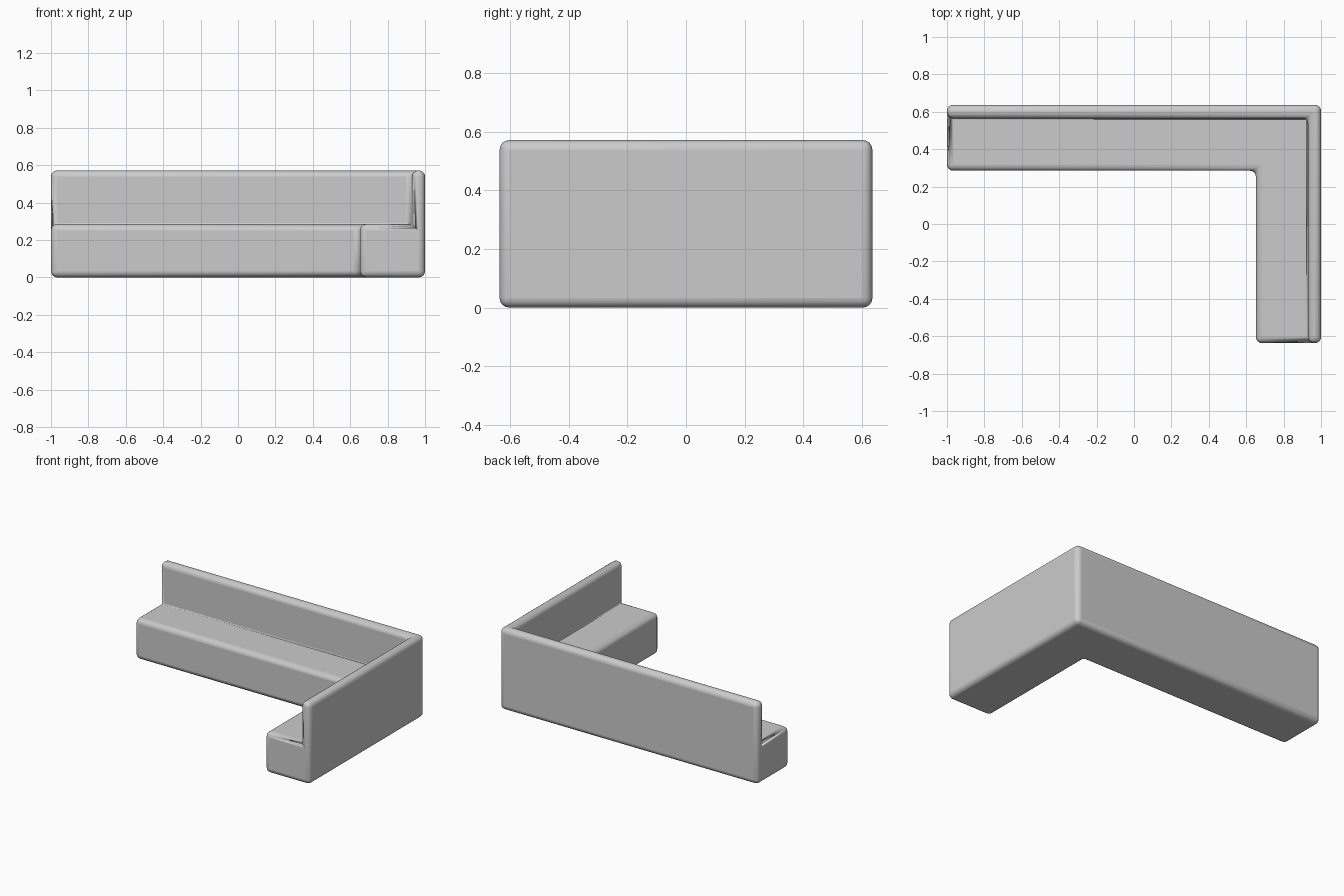
import bpy, bmesh, math

if "Cube" in bpy.data.objects:
    bpy.data.objects.remove(bpy.data.objects["Cube"])

H_SEAT, H_BACK = 0.285, 0.572
XB, YB = 0.93, 0.565          # inner faces of the backrests
YF, YR = -0.637, 0.637        # front and rear limits

bm = bmesh.new()
cache = {}


def face(points):
    verts = []
    for p in points:
        if p not in cache:
            cache[p] = bm.verts.new(p)
        verts.append(cache[p])
    return bm.faces.new(verts)


# Corner sofa plan: seat L and backrest L
back = [(-1, YR), (-1, YB), (XB, YB), (XB, YF), (1, YF), (1, YR)]
seat = [(-1, YB), (-1, 0.285), (0.652, 0.285), (0.652, YF), (XB, YF), (XB, YB)]

base = []
for outline in (back, seat):
    base.append(face([(x, y, 0) for x, y in outline]))

# Raise each plan to its own height as a closed solid, sharing the base outline
up = bmesh.ops.extrude_face_region(bm, geom=base, use_keep_orig=True)
for v in [g for g in up["geom"] if isinstance(g, bmesh.types.BMVert)]:
    v.co.z = H_SEAT
top = max((f for f in up["geom"] if isinstance(f, bmesh.types.BMFace)),
          key=lambda f: f.calc_center_bounds().y + max(v.co.y for v in f.verts))
bm.normal_update()
up = bmesh.ops.extrude_face_region(bm, geom=[top])
for v in [g for g in up["geom"] if isinstance(g, bmesh.types.BMVert)]:
    v.co.z = H_BACK
if top.is_valid:
    bmesh.ops.delete(bm, geom=[top], context='FACES_ONLY')
bmesh.ops.recalc_face_normals(bm, faces=bm.faces)

# Merge coplanar faces so the outside walls are single planes
bmesh.ops.dissolve_limit(bm, angle_limit=math.radians(1),
                         verts=bm.verts, edges=bm.edges)
bmesh.ops.recalc_face_normals(bm, faces=bm.faces)

# Round all edges, with a tight crease between seat and backrest
weight = bm.edges.layers.float.new("bevel_weight_edge")
for e in bm.edges:
    crease = all(abs(v.co.z - H_SEAT) < 1e-4 and v.co.y > YB - 1e-3 or
                 abs(v.co.z - H_SEAT) < 1e-4 and abs(v.co.x - XB) < 1e-3
                 for v in e.verts)
    e[weight] = 0.2 if crease else 1.0

mesh = bpy.data.meshes.new("corner_sofa")
bm.to_mesh(mesh)
bm.free()
sofa = bpy.data.objects.new("corner_sofa", mesh)
bpy.context.collection.objects.link(sofa)

bevel = sofa.modifiers.new("rounded_edges", 'BEVEL')
bevel.limit_method = 'WEIGHT'
bevel.width = 0.033
bevel.segments = 4
bevel.use_clamp_overlap = True

bpy.context.view_layer.objects.active = sofa
sofa.select_set(True)
bpy.ops.object.shade_smooth_by_angle(angle=math.radians(35))
